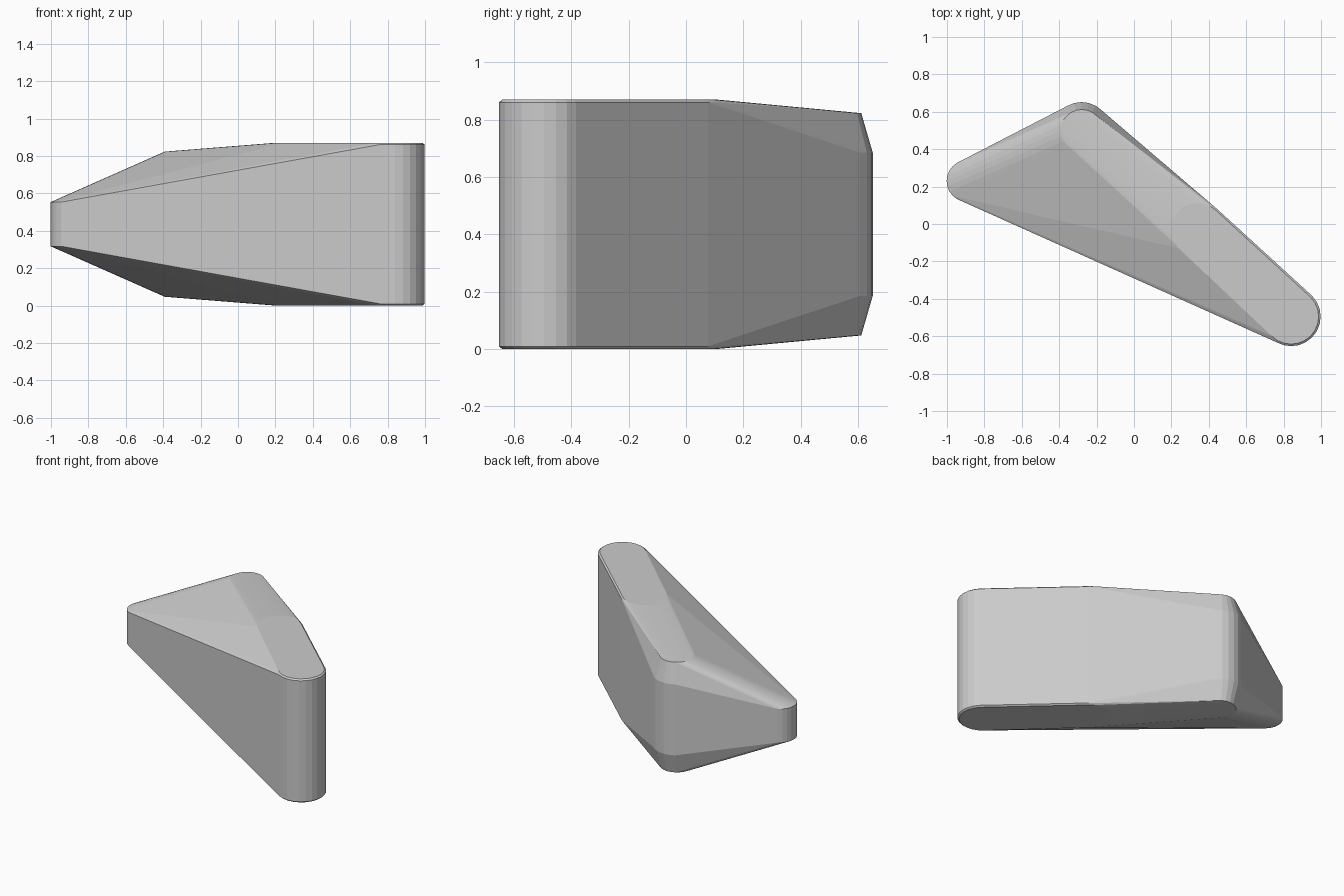
import bpy, bmesh, math

if "Cube" in bpy.data.objects:
    bpy.data.objects.remove(bpy.data.objects["Cube"])

MID = 0.435  # the block mirrors about this height

# Corner discs: centre x, centre y, radius, half height
discs = [
    (0.84, -0.495, 0.158, 0.426),  # wide end, side wall
    (0.84, -0.495, 0.147, 0.435),  # wide end, bevelled rim
    (0.34, -0.030, 0.152, 0.426),  # end of the level top
    (0.34, -0.030, 0.142, 0.435),
    (-0.28, 0.500, 0.152, 0.250),  # back corner, side wall
    (-0.28, 0.500, 0.112, 0.388),  # back corner, tapered cap
    (-0.89, 0.230, 0.112, 0.118),  # narrow end
]

bm = bmesh.new()
SEG = 24
for x, y, r, h in discs:
    for side in (-1, 1):
        for i in range(SEG):
            a = 2 * math.pi * i / SEG
            bm.verts.new((x + r * math.cos(a), y + r * math.sin(a), MID + side * h))

# Wrap the discs in one convex skin
res = bmesh.ops.convex_hull(bm, input=bm.verts)
loose = [v for v in bm.verts if not v.link_faces]
bmesh.ops.delete(bm, geom=loose, context='VERTS')
bmesh.ops.dissolve_limit(bm, angle_limit=math.radians(0.5), verts=bm.verts, edges=bm.edges)
bmesh.ops.recalc_face_normals(bm, faces=bm.faces)

mesh = bpy.data.meshes.new("wedge_block")
bm.to_mesh(mesh)
bm.free()
block = bpy.data.objects.new("wedge_block", mesh)
bpy.context.collection.objects.link(block)
